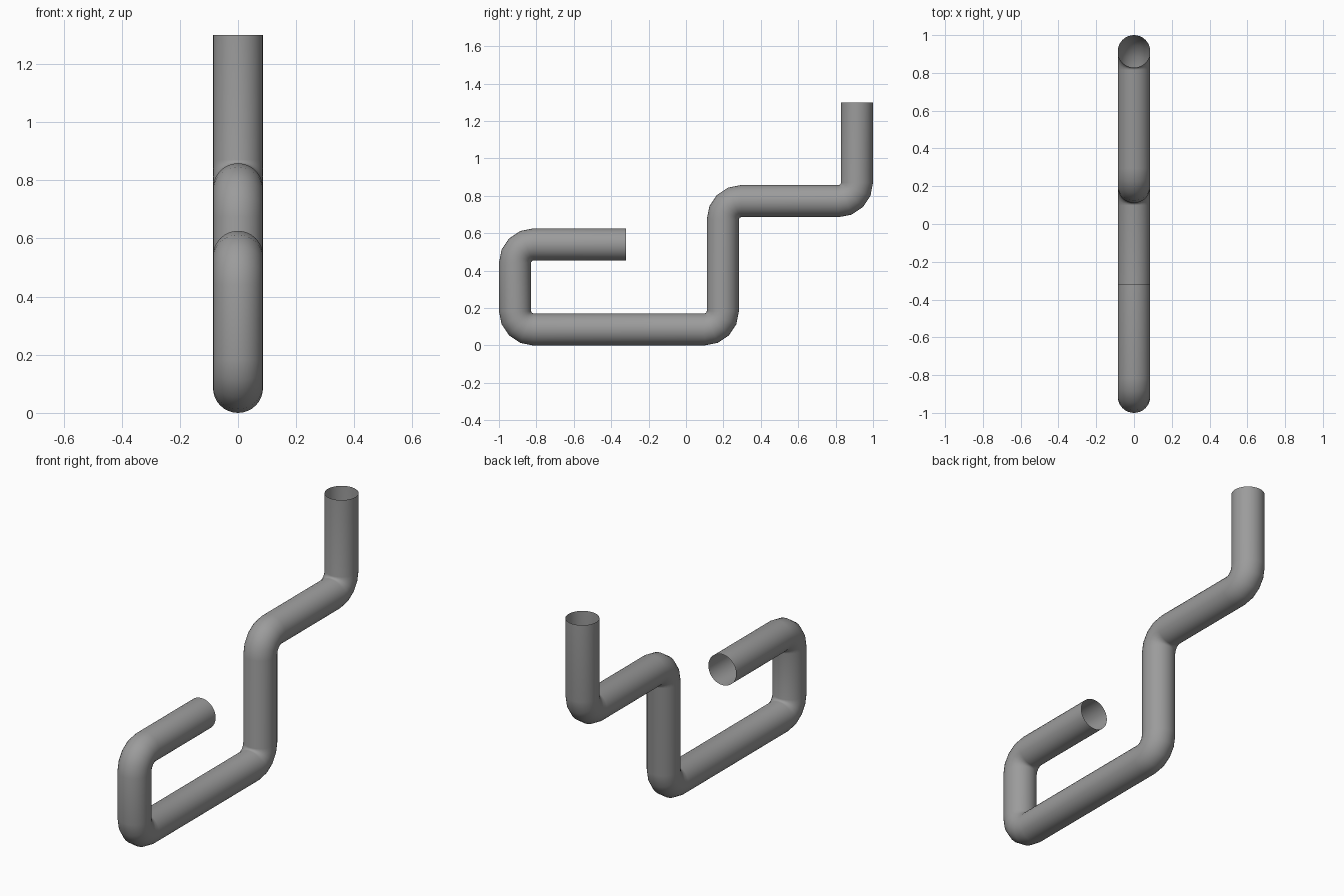
import bpy, bmesh, math
from mathutils import Vector

cube = bpy.data.objects.get("Cube")
if cube:
    bpy.data.objects.remove(cube)

RADIUS, BEND, SIDES, STEPS = 0.086, 0.098, 32, 4

# Centreline corners in the side plane (y, z)
corners = [Vector((0, y, z)) for y, z in (
    (-0.32, 0.54), (-0.914, 0.54), (-0.914, 0.086), (0.197, 0.086),
    (0.197, 0.772), (0.914, 0.772), (0.914, 1.3))]

# Sample the path as (point, tangent), rounding every right-angle corner
path = [(corners[0], (corners[1] - corners[0]).normalized())]
for before, corner, after in zip(corners, corners[1:], corners[2:]):
    d_in = (corner - before).normalized()
    d_out = (after - corner).normalized()
    centre = corner + (d_out - d_in) * BEND
    for i in range(STEPS + 1):
        a = math.pi / 2 * i / STEPS
        point = centre + (d_in * math.sin(a) - d_out * math.cos(a)) * BEND
        path.append((point, d_in * math.cos(a) + d_out * math.sin(a)))
path.append((corners[-1], (corners[-1] - corners[-2]).normalized()))

# Open-ended tube skinned from rings square to the path
bm = bmesh.new()
side = Vector((1, 0, 0))
rings = []
for point, tangent in path:
    up = tangent.cross(side)
    angles = [math.tau * k / SIDES for k in range(SIDES)]
    rings.append([bm.verts.new(point + (side * math.cos(a) + up * math.sin(a)) * RADIUS)
                  for a in angles])
for r0, r1 in zip(rings, rings[1:]):
    for k in range(SIDES):
        n = (k + 1) % SIDES
        bm.faces.new((r0[k], r0[n], r1[n], r1[k]))
mesh = bpy.data.meshes.new("bent_pipe")
bm.to_mesh(mesh)
bm.free()
pipe = bpy.data.objects.new("bent_pipe", mesh)
bpy.context.collection.objects.link(pipe)

# Plain grey material
grey = bpy.data.materials.new("pipe_grey")
grey.use_nodes = True
colour = (0.33, 0.33, 0.33, 1)
grey.diffuse_color = colour
grey.node_tree.nodes["Principled BSDF"].inputs["Base Color"].default_value = colour
mesh.materials.append(grey)

# Smooth shading
bpy.ops.object.select_all(action='DESELECT')
pipe.select_set(True)
bpy.context.view_layer.objects.active = pipe
bpy.ops.object.shade_smooth_by_angle(angle=math.radians(40))
